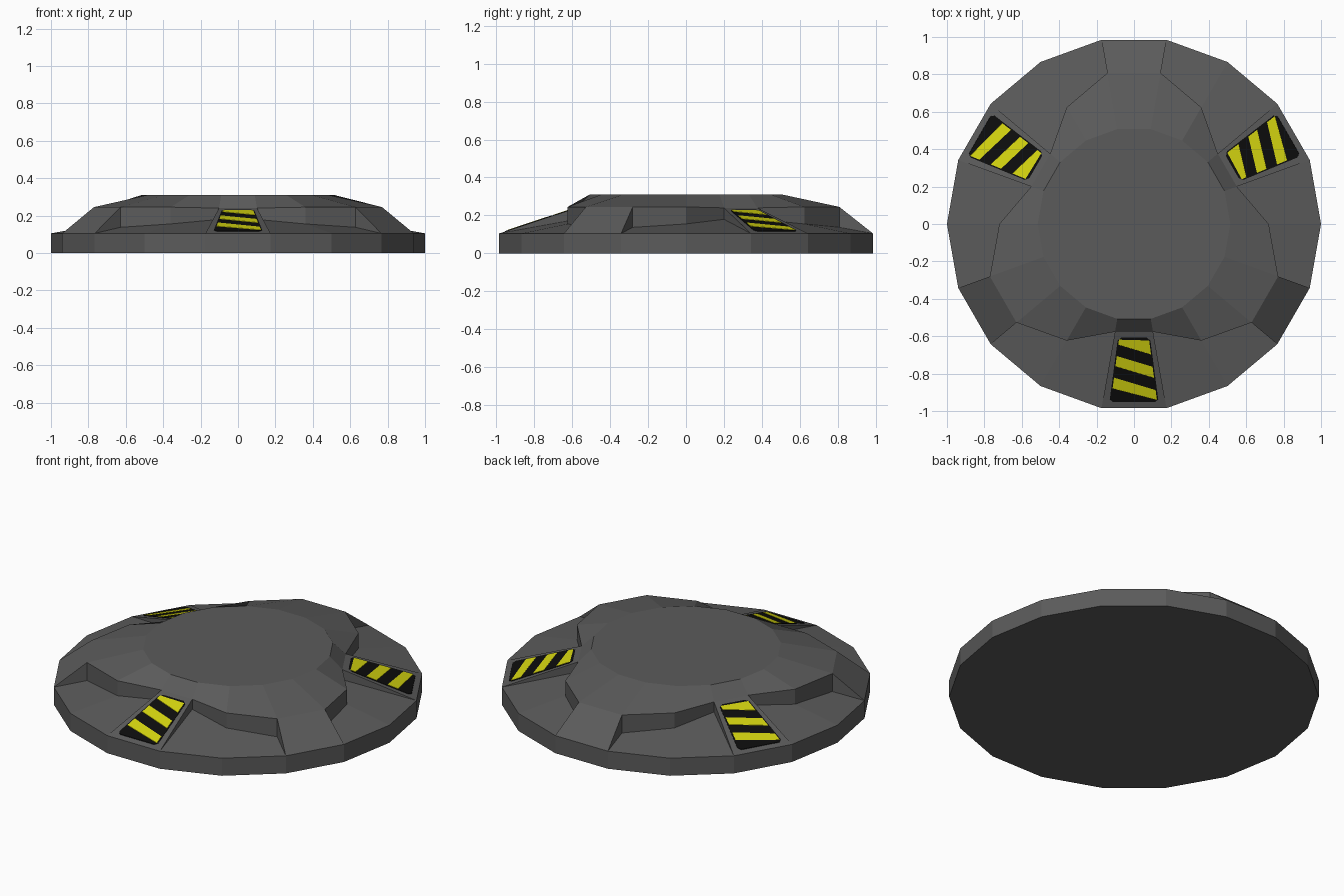
import bpy, bmesh, math
from mathutils import Vector, Matrix

if "Cube" in bpy.data.objects:
    bpy.data.objects.remove(bpy.data.objects["Cube"])


def material(name, rgb):
    m = bpy.data.materials.new(name)
    m.diffuse_color = (*rgb, 1)
    m.use_nodes = True
    m.node_tree.nodes["Principled BSDF"].inputs["Base Color"].default_value = m.diffuse_color
    return m


GREY = material("dark grey metal", (0.105, 0.105, 0.105))
BLACK = material("black paint", (0.004, 0.004, 0.004))
YELLOW = material("yellow paint", (0.66, 0.66, 0.005))


def finish(bm, name, mat):
    bmesh.ops.recalc_face_normals(bm, faces=bm.faces)
    me = bpy.data.meshes.new(name)
    bm.to_mesh(me)
    bm.free()
    me.materials.append(mat)
    ob = bpy.data.objects.new(name, me)
    bpy.context.collection.objects.link(ob)
    return ob


# Disc body: 18 sides, a six-segment pattern repeated three times
N, RIM_Z, TOP_Z = 18, 0.105, 0.31
INNER_R = [0.72, 0.585, 0.585, 0.72, 0.82, 0.82]
INNER_Z = [0.245, 0.24, 0.24, 0.245, 0.245, 0.245]

bm = bmesh.new()


def ring(radius, height):
    vs = []
    for k in range(N):
        a = math.tau * k / N
        r = radius(k)
        vs.append(bm.verts.new((r * math.cos(a), r * math.sin(a), height(k))))
    return vs


base = ring(lambda k: 1, lambda k: 0)
rim = ring(lambda k: 1, lambda k: RIM_Z)
floor = ring(lambda k: INNER_R[k % 6], lambda k: RIM_Z + (1 - INNER_R[k % 6]) * 0.18)
ledge = ring(lambda k: INNER_R[k % 6], lambda k: INNER_Z[k % 6])
cap = ring(lambda k: 0.515, lambda k: TOP_Z)


def band(lo, hi, k):
    n = (k + 1) % N
    bm.faces.new((lo[k], lo[n], hi[n], hi[k]))


bm.faces.new(base[::-1])
bm.faces.new(cap)
for k in range(N):
    band(base, rim, k)
    band(ledge, cap, k)
    if k % 6 in (1, 4):          # ramps and raised spokes
        band(rim, ledge, k)
    else:                        # recessed floor and its back wall
        band(rim, floor, k)
        band(floor, ledge, k)
    if k % 6 in (1, 2, 4, 5):    # side walls of the recesses
        bm.faces.new((rim[k], floor[k], ledge[k]))
for v in [v for v in bm.verts if not v.link_faces]:
    bm.verts.remove(v)
finish(bm, "disc_body", GREY)

# Hazard plates lying on the three ramps
D_IN, D_OUT = 0.585 * math.cos(math.radians(10)), math.cos(math.radians(10))
SLOPE = (RIM_Z - 0.24) / (D_OUT - D_IN)
NORMAL = Vector((0, SLOPE, 1)).normalized()


def plate(name, mat, polygons, lift, angle):
    """Thin plates from (across, distance from centre) outlines on the front ramp."""
    bm = bmesh.new()
    rot = Matrix.Rotation(angle, 3, 'Z')
    for poly in polygons:
        pts = [Vector((x, -d, 0.24 + SLOPE * (d - D_IN))) for x, d in poly]
        lo = [bm.verts.new(rot @ p) for p in pts]
        hi = [bm.verts.new(rot @ (p + Vector((0, -NORMAL.y, NORMAL.z)) * lift)) for p in pts]
        bm.faces.new(lo)
        bm.faces.new(hi)
        for i in range(len(pts)):
            j = (i + 1) % len(pts)
            bm.faces.new((lo[i], lo[j], hi[j], hi[i]))
    finish(bm, name, mat)


A, B, TILT = 0.0, 0.13, 0.3       # half width = A + B * distance, stripe tilt


def half_width(d):
    return A + B * d


def edge(side, d0):
    """Point where a tilted stripe edge meets the panel side."""
    x = side * half_width(d0) / (1 - TILT * side * B)
    d = min(max(d0 + TILT * x, 0.62), 0.942)
    return side * half_width(d), d


half = [(half_width(0.61) - 0.012, 0.608), (half_width(0.63) + 0.006, 0.625),
        (half_width(0.93) + 0.008, 0.935), (half_width(0.95) - 0.01, 0.953)]
panel = half + [(-x, d) for x, d in reversed(half)]
stripes = [[edge(-1, a), edge(1, a), edge(1, b), edge(-1, b)]
           for a, b in ((0.60, 0.672), (0.735, 0.792), (0.855, 0.915))]

for i, side in enumerate(("front", "right", "left")):
    angle = i * math.tau / 3
    plate(side + "_hazard_panel", BLACK, [panel], 0.003, angle)
    plate(side + "_hazard_stripes", YELLOW, stripes, 0.005, angle)
